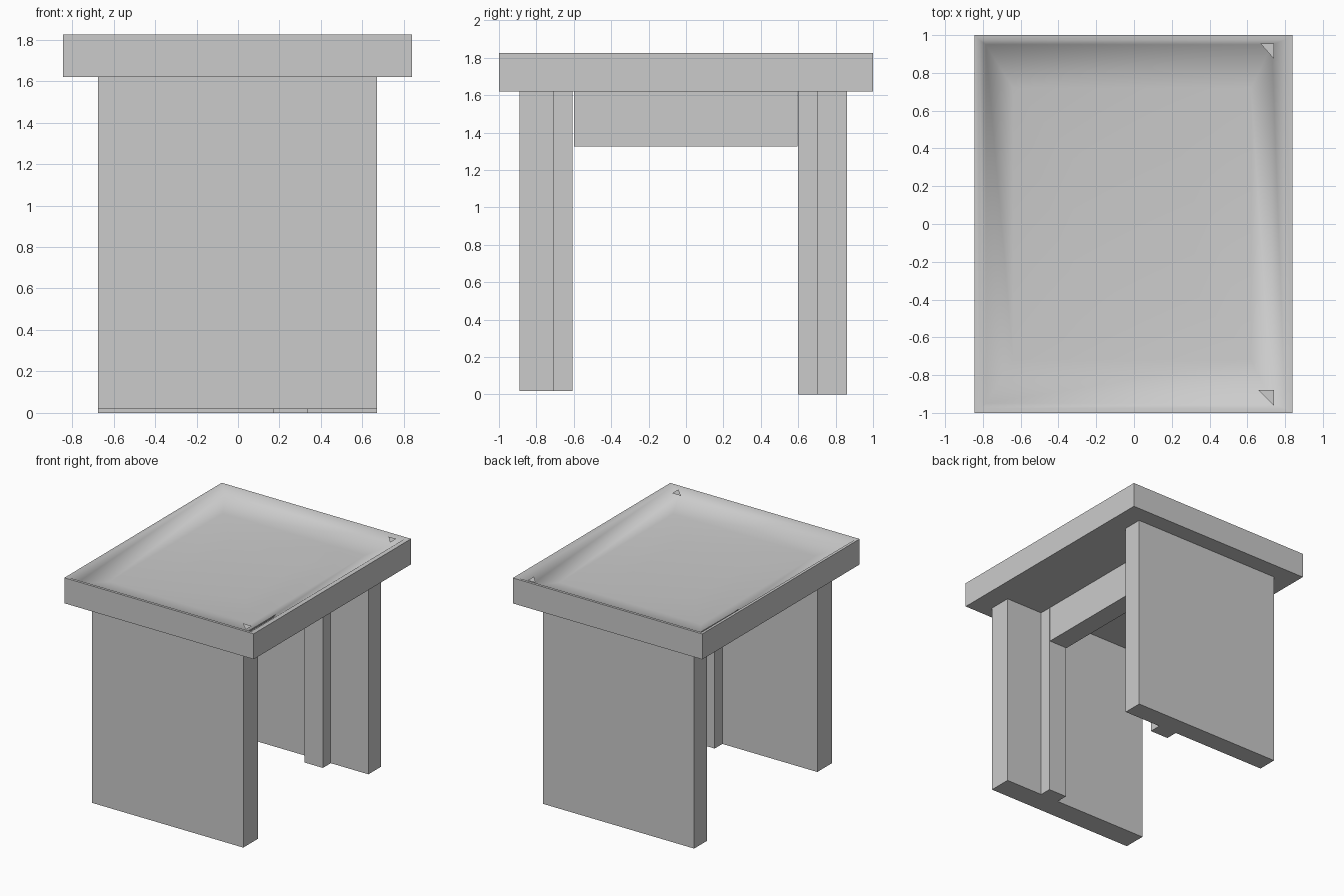
import bpy, bmesh, math

if "Cube" in bpy.data.objects:
    bpy.data.objects.remove(bpy.data.objects["Cube"])


def box(name, x0, x1, y0, y1, z0, z1):
    bpy.ops.mesh.primitive_cube_add(
        size=1, location=((x0 + x1) / 2, (y0 + y1) / 2, (z0 + z1) / 2))
    ob = bpy.context.object
    ob.name = name
    ob.scale = (x1 - x0, y1 - y0, z1 - z0)
    bpy.ops.object.transform_apply(location=False, rotation=False, scale=True)
    return ob


def mesh_object(name, bm):
    bmesh.ops.recalc_face_normals(bm, faces=bm.faces)
    me = bpy.data.meshes.new(name)
    bm.to_mesh(me)
    bm.free()
    ob = bpy.data.objects.new(name, me)
    bpy.context.collection.objects.link(ob)
    return ob


# Dished seat: nested rectangles from the underside, over the rim, to the hollow
rings = [
    (-0.845, 0.84, -1.0, 1.0, 1.62),
    (-0.845, 0.84, -1.0, 1.0, 1.825),
    (-0.82, 0.80, -0.975, 0.975, 1.823),
    (-0.785, 0.73, -0.95, 0.95, 1.77),
    (-0.64, 0.62, -0.72, 0.72, 1.74),
    (-0.32, 0.32, -0.36, 0.36, 1.72),
]
bm = bmesh.new()
loops = []
for x0, x1, y0, y1, z in rings:
    loops.append([bm.verts.new(p) for p in
                  ((x0, y0, z), (x1, y0, z), (x1, y1, z), (x0, y1, z))])
for a, b in zip(loops, loops[1:]):
    for i in range(4):
        j = (i + 1) % 4
        bm.faces.new((a[i], a[j], b[j], b[i]))
bm.faces.new(loops[0][::-1])
bm.faces.new(loops[-1])
seat = mesh_object("seat", bm)
bpy.ops.object.select_all(action='DESELECT')
seat.select_set(True)
bpy.context.view_layer.objects.active = seat
bpy.ops.object.shade_smooth_by_angle(angle=math.radians(75))

# Small triangular chips in the right-hand corners of the hollow
for name, pts in (
        ("back_corner_chip", ((0.67, 0.955), (0.74, 0.955), (0.74, 0.875))),
        ("front_corner_chip", ((0.66, -0.88), (0.74, -0.88), (0.74, -0.96)))):
    bm = bmesh.new()
    bm.faces.new([bm.verts.new((x, y, 1.815)) for x, y in reversed(pts)])
    mesh_object(name, bm)

# Panel legs
box("front_leg_panel", -0.675, 0.67, -0.89, -0.705, 0.018, 1.62)
box("back_leg_panel", -0.675, 0.67, 0.70, 0.86, 0.0, 1.62)

# Stiffening ribs on the inner faces, joined by a rail under the seat
box("front_rib", 0.17, 0.335, -0.705, -0.607, 0.018, 1.62)
box("back_rib", 0.17, 0.335, 0.60, 0.70, 0.0, 1.62)
box("under_seat_rail", 0.17, 0.335, -0.60, 0.597, 1.325, 1.62)
